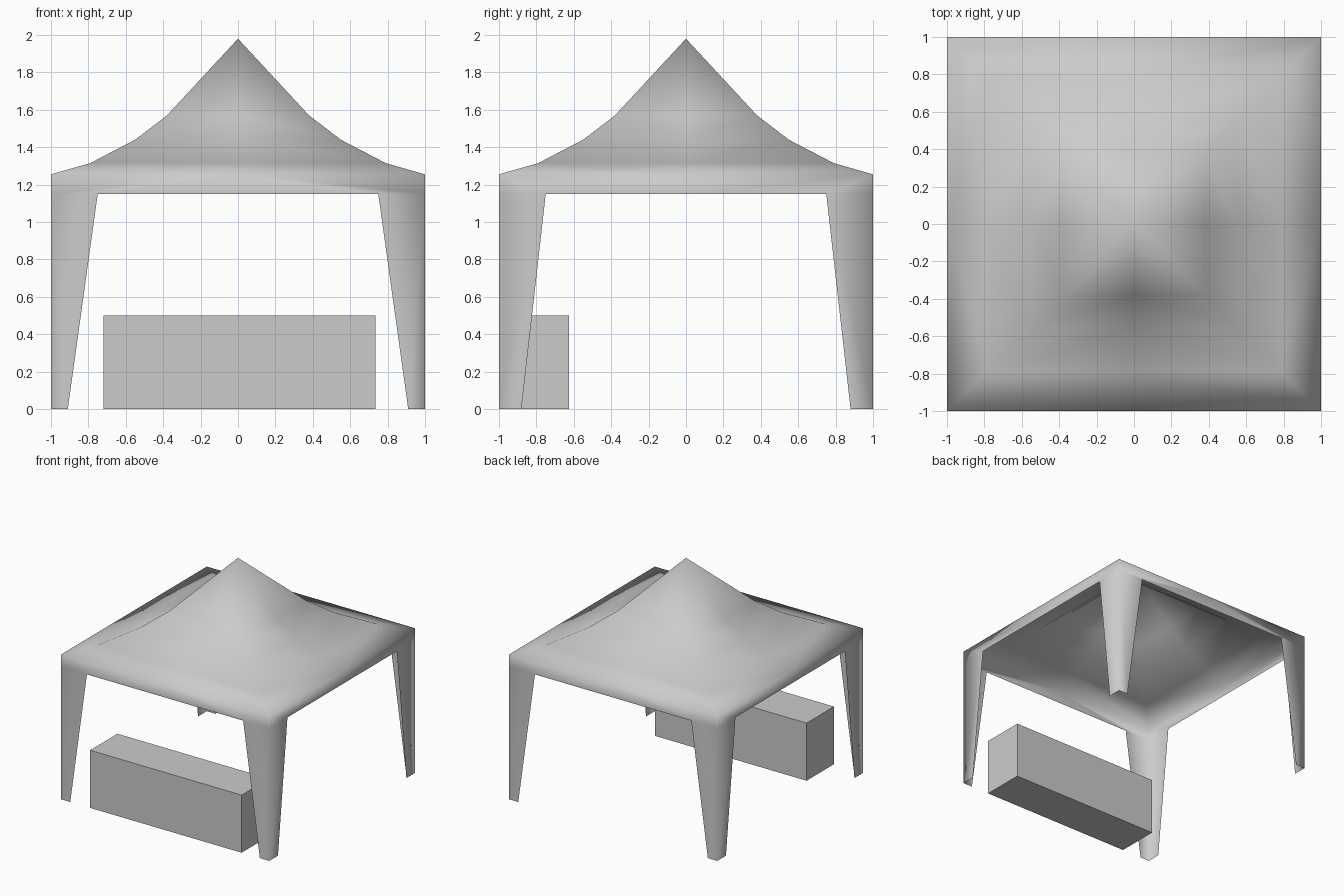
import bpy, bmesh

if "Cube" in bpy.data.objects:
    bpy.data.objects.remove(bpy.data.objects["Cube"])

EAVE_Z, HEM_Z, APEX_Z = 1.255, 1.15, 1.98
LEG_TOP = 0.75                 # inner edge of the leg at the hem
FOOT_X, FOOT_Y = 0.91, 0.88    # inner edges of the leg at the ground


def add_object(name, bm, smooth):
    bmesh.ops.recalc_face_normals(bm, faces=bm.faces)
    mesh = bpy.data.meshes.new(name)
    bm.to_mesh(mesh)
    bm.free()
    for p in mesh.polygons:
        p.use_smooth = smooth
    obj = bpy.data.objects.new(name, mesh)
    bpy.context.collection.objects.link(obj)
    return obj


# Fabric canopy: one quarter of the roof, valance and corner leg, then mirrored
bm = bmesh.new()
profile = [(1.0, EAVE_Z), (0.79, 1.315), (0.55, 1.44), (0.38, 1.57)]
rings = [[bm.verts.new(p) for p in ((r, 0, z), (r, r, z), (0, r, z))]
         for r, z in profile]
for low, high in zip(rings, rings[1:]):
    for i in range(2):
        bm.faces.new((low[i], low[i + 1], high[i + 1], high[i]))
apex = bm.verts.new((0, 0, APEX_Z))
for i in range(2):
    bm.faces.new((rings[-1][i], rings[-1][i + 1], apex))

# Valance and L-shaped tapering leg share the corner edge
hem_corner = bm.verts.new((1, 1, HEM_Z))
foot_corner = bm.verts.new((1, 1, 0))
right_mid, corner, back_mid = rings[0]
sides = [
    (right_mid, (1, 0, HEM_Z), (1, LEG_TOP, HEM_Z), (1, FOOT_Y, 0), False),
    (back_mid, (0, 1, HEM_Z), (LEG_TOP, 1, HEM_Z), (FOOT_X, 1, 0), True),
]
for mid, hem_mid, hem_leg, foot, flip in sides:
    m, h, f = (bm.verts.new(p) for p in (hem_mid, hem_leg, foot))
    loops = [[mid, m, h, hem_corner, corner], [h, f, foot_corner, hem_corner]]
    for loop in loops:
        bm.faces.new(loop[::-1] if flip else loop)

canopy = add_object("canopy_with_legs", bm, True)
mirror = canopy.modifiers.new("Mirror", 'MIRROR')
mirror.use_axis = (True, True, False)
mirror.use_clip = True

# Counter box at the front
bm = bmesh.new()
bmesh.ops.create_cube(bm, size=1)
lo, hi = (-0.72, -1.0, 0.0), (0.735, -0.625, 0.5)
bmesh.ops.scale(bm, vec=[b - a for a, b in zip(lo, hi)], verts=bm.verts)
bmesh.ops.translate(bm, vec=[(a + b) / 2 for a, b in zip(lo, hi)], verts=bm.verts)
add_object("front_counter", bm, False)
